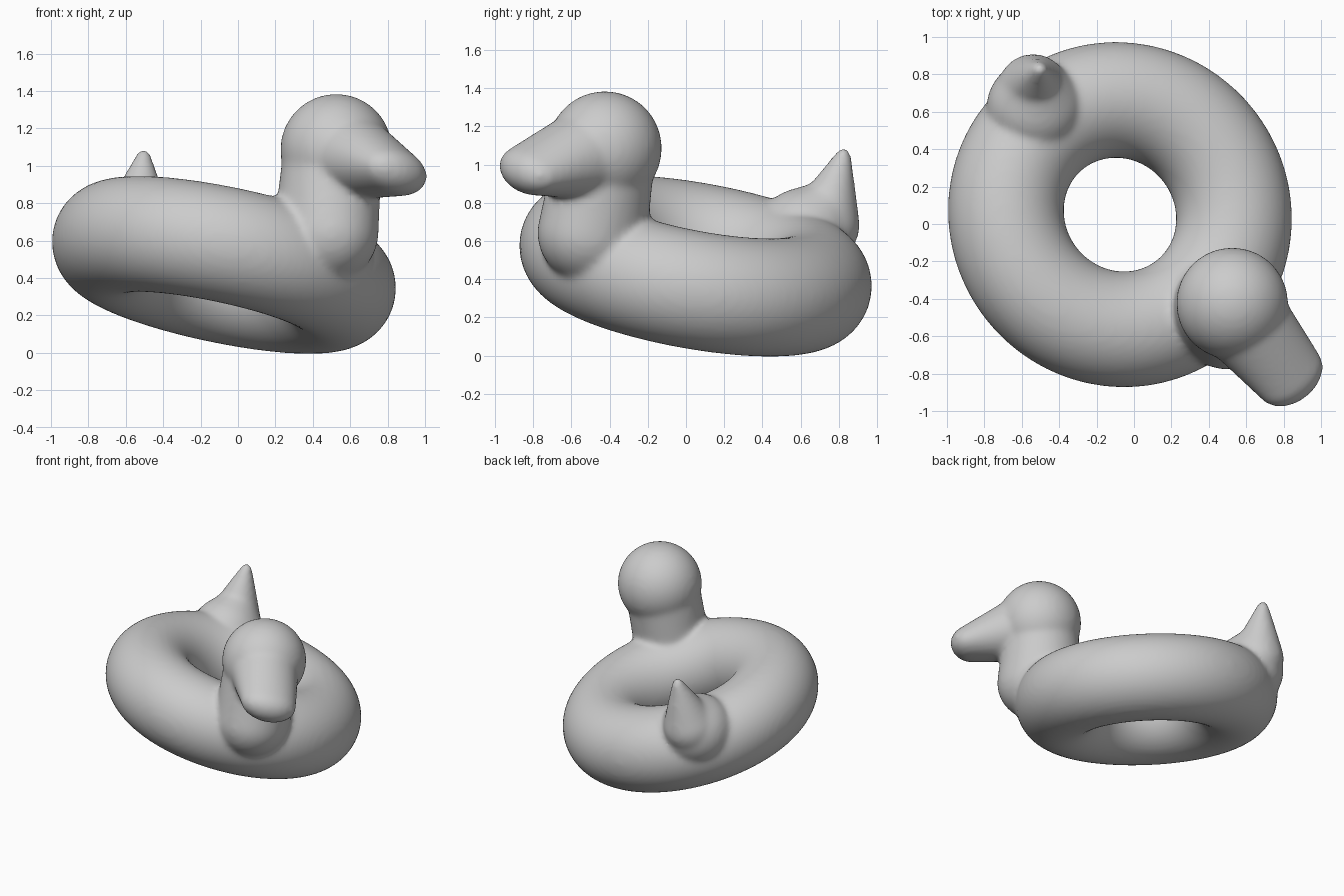
import bpy, bmesh
from mathutils import Vector, Matrix

cube = bpy.data.objects.get("Cube")
if cube:
    bpy.data.objects.remove(cube, do_unlink=True)

# Leaning frame of the float: up, forward and side axes
UP = Vector((0.21, 0.18, 1)).normalized()
SIDE = UP.cross(Vector((0.62, -0.78, 0))).normalized()
FORWARD = SIDE.cross(UP)
FRAME = Matrix((FORWARD, SIDE, UP)).transposed().to_4x4()

grey = bpy.data.materials.new("soft_grey")
grey.use_nodes = True
grey.diffuse_color = (0.6, 0.6, 0.6, 1)
grey.node_tree.nodes["Principled BSDF"].inputs["Base Color"].default_value = grey.diffuse_color


def blob(bm, centre, size):
    """Ellipsoid; size is a radius or (forward, side, up) radii."""
    if not isinstance(size, tuple):
        size = (size,) * 3
    m = Matrix.Translation(centre) @ FRAME @ Matrix.Diagonal((*size, 1))
    bmesh.ops.create_uvsphere(bm, u_segments=32, v_segments=20, radius=1, matrix=m)


def limb(target, *blobs):
    """Skin a convex hull around blobs and add it to the target mesh."""
    bm = bmesh.new()
    for centre, size in blobs:
        blob(bm, centre, size)
    hull = bmesh.ops.convex_hull(bm, input=bm.verts)
    loose = {v for v in hull["geom_interior"] + hull["geom_unused"]
             if isinstance(v, bmesh.types.BMVert)}
    bmesh.ops.delete(bm, geom=list(loose), context='VERTS')
    bmesh.ops.recalc_face_normals(bm, faces=bm.faces)
    part = bpy.data.meshes.new("part")
    bm.to_mesh(part)
    bm.free()
    target.from_mesh(part)
    bpy.data.meshes.remove(part)


# Leaning ring
bpy.ops.mesh.primitive_torus_add(major_radius=0.623, minor_radius=0.31,
                                 major_segments=96, minor_segments=40)
duck = bpy.context.object
duck.name = "duck_float"
duck.data.transform(Matrix.Translation((-0.075, 0.05, 0.47)) @ FRAME)

bm = bmesh.new()
bm.from_mesh(duck.data)
# Neck and breast
limb(bm, ((0.50, -0.43, 1.02), 0.265), ((0.47, -0.49, 0.64), (0.30, 0.27, 0.27)))
# Head
limb(bm, ((0.525, -0.425, 1.085), 0.3))
# Beak, wide and flattened at the end
limb(bm, ((0.56, -0.48, 1.065), 0.25), ((0.835, -0.815, 0.97), (0.14, 0.2, 0.125)))
# Tail with a flared root
limb(bm, ((-0.505, 0.825, 1.05), 0.04), ((-0.54, 0.72, 0.68), 0.19))
limb(bm, ((-0.52, 0.78, 0.84), 0.09), ((-0.53, 0.62, 0.62), 0.26))
bm.to_mesh(duck.data)
bm.free()
duck.data.materials.clear()
duck.data.materials.append(grey)

# Fuse the parts and soften the joins
fuse = duck.modifiers.new("fuse", 'REMESH')
fuse.mode = 'VOXEL'
fuse.voxel_size = 0.018
fuse.use_smooth_shade = True
soften = duck.modifiers.new("soften", 'SMOOTH')
soften.factor = 0.5
soften.iterations = 14
